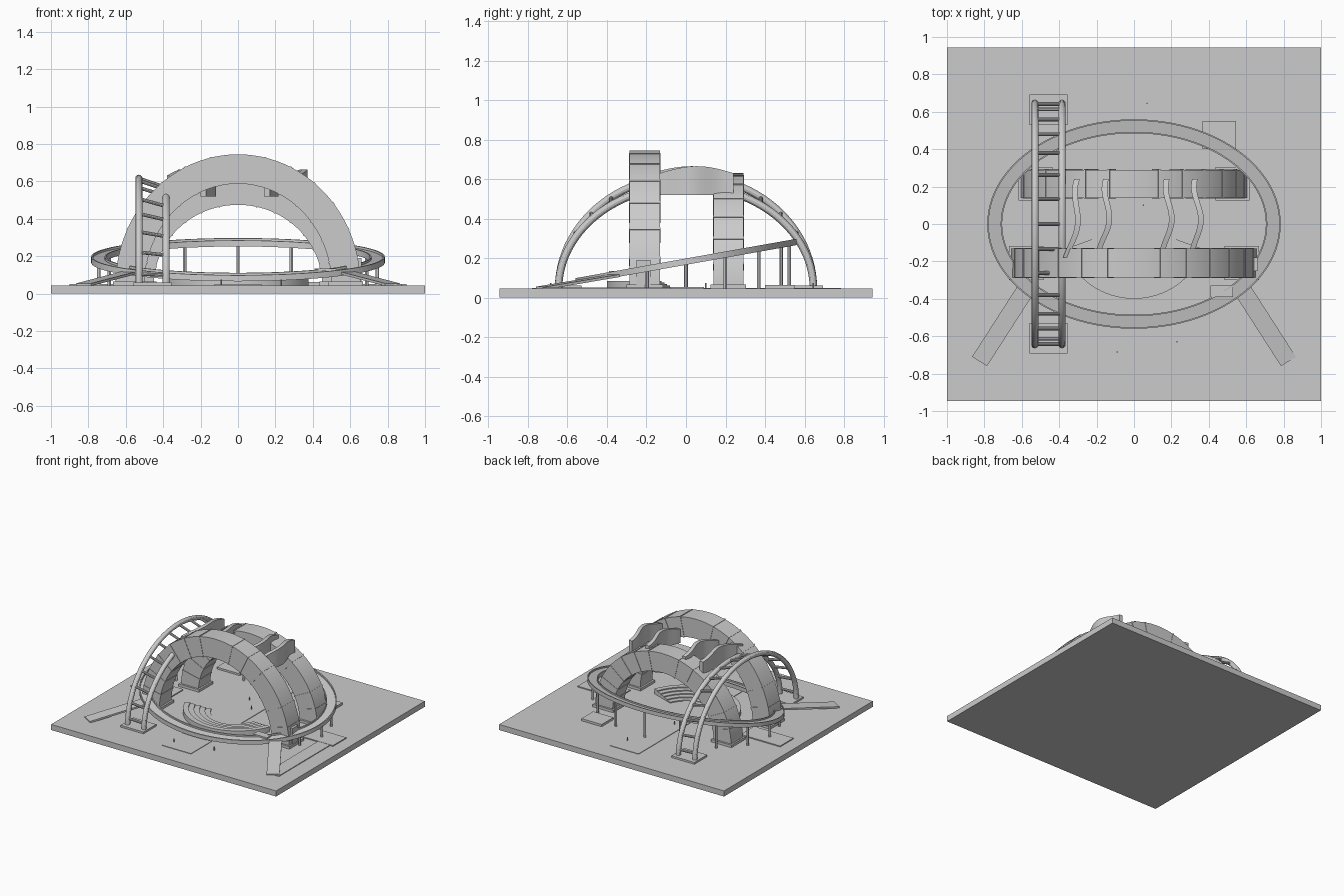
import bpy, bmesh, math
from mathutils import Vector

if "Cube" in bpy.data.objects:
    bpy.data.objects.remove(bpy.data.objects["Cube"])

TOP = 0.045  # top of the base slab


def finish(name, bm, smooth=True):
    bmesh.ops.recalc_face_normals(bm, faces=bm.faces)
    me = bpy.data.meshes.new(name)
    bm.to_mesh(me)
    bm.free()
    ob = bpy.data.objects.new(name, me)
    bpy.context.collection.objects.link(ob)
    if smooth:
        bpy.ops.object.select_all(action='DESELECT')
        ob.select_set(True)
        bpy.context.view_layer.objects.active = ob
        bpy.ops.object.shade_smooth_by_angle(angle=math.radians(30))
    return ob


def box(name, x0, x1, y0, y1, z0, z1):
    bm = bmesh.new()
    bmesh.ops.create_cube(bm, size=1)
    for v in bm.verts:
        v.co = Vector(((x0 + x1) / 2 + v.co.x * (x1 - x0),
                       (y0 + y1) / 2 + v.co.y * (y1 - y0),
                       (z0 + z1) / 2 + v.co.z * (z1 - z0)))
    return finish(name, bm, False)


def sweep(name, sections, closed=False):
    """Skin a list of equal-length closed cross-sections."""
    bm = bmesh.new()
    rows = [[bm.verts.new(p) for p in s] for s in sections]
    n, k = len(rows), len(rows[0])
    for i in range(n if closed else n - 1):
        a, b = rows[i], rows[(i + 1) % n]
        for j in range(k):
            bm.faces.new((a[j], a[(j + 1) % k], b[(j + 1) % k], b[j]))
    if not closed:
        bm.faces.new(rows[0])
        bm.faces.new(rows[-1])
    return finish(name, bm)


def rod(name, a, b, r, sides=12):
    a, b = Vector(a), Vector(b)
    q = (b - a).to_track_quat('Z', 'Y')
    ring = [q @ Vector((r * math.cos(t), r * math.sin(t), 0))
            for t in (2 * math.pi * i / sides for i in range(sides))]
    return sweep(name, [[a + p for p in ring], [b + p for p in ring]])


def arch(name, y0, y1, outer, inner, a0=0, a1=180, n=48):
    secs = []
    for i in range(n + 1):
        t = math.radians(a0 + (a1 - a0) * i / n)
        c, s = math.cos(t), math.sin(t)
        o, p = (outer[0] * c, TOP + outer[1] * s), (inner[0] * c, TOP + inner[1] * s)
        secs.append([(o[0], y0, o[1]), (o[0], y1, o[1]), (p[0], y1, p[1]), (p[0], y0, p[1])])
    return sweep(name, secs)


# base slab and paving
box("base_slab", -1, 1, -0.945, 0.945, 0, TOP)
box("central_path", -0.128, 0.128, -0.78, 0.785, TOP - 0.01, TOP + 0.004)
for s, name in ((-1, "left"), (1, "right")):
    xs = sorted((s * 0.55, s * 0.9))
    box(name + "_paving", xs[0], xs[1], -0.08, 0.09, TOP - 0.01, TOP + 0.008)
box("side_path", 0.765, 0.875, -0.73, -0.08, TOP - 0.01, TOP + 0.006)
box("rear_plinth", 0.365, 0.545, 0.40, 0.55, TOP - 0.01, TOP + 0.018)

# two block arches with thin joint ribs and foot pads
for name, y0, y1, outer, inner in (
        ("front_arch", -0.285, -0.132, (0.655, 0.70), (0.50, 0.543)),
        ("back_arch", 0.14, 0.29, (0.605, 0.585), (0.45, 0.43))):
    arch(name, y0, y1, outer, inner)
    d = 0.003
    for k in range(1, 14):
        if k == 7:
            continue
        a = 180 * k / 14
        arch(f"{name}_joint_{k}", y0 - d, y1 + d, (outer[0] + d, outer[1] + d),
             (inner[0] - d, inner[1] - d), a - 0.5, a + 0.5, 1)
    for s in (-1, 1):
        xs = sorted((s * (inner[0] - 0.015), s * (outer[0] + 0.012)))
        box(name + "_pad", xs[0], xs[1], y0 - 0.015, y1 + 0.015, TOP - 0.01, TOP + 0.02)
box("arch_door", 0.60, 0.66, -0.25, -0.18, TOP, 0.19)


# tilted oval walkway with two rims
def deck_z(y):
    return 0.178 + 0.178 * y


def oval(name, r_out, r_in, z0, z1, n=96):
    secs = []
    for i in range(n):
        t = 2 * math.pi * i / n
        sec = []
        for r, z in ((r_out, z0), (r_out, z1), (r_in, z1), (r_in, z0)):
            x, y = r[0] * math.cos(t), r[1] * math.sin(t)
            sec.append((x, y, deck_z(y) + z))
        secs.append(sec)
    return sweep(name, secs, True)


oval("walkway_deck", (0.785, 0.56), (0.705, 0.485), -0.012, 0.008)
oval("walkway_outer_rim", (0.785, 0.56), (0.777, 0.552), 0.0, 0.02)
oval("walkway_inner_rim", (0.713, 0.493), (0.705, 0.485), 0.0, 0.02)

# walkway columns
for k in range(-1, 10):
    t = math.radians(22.5 * k)
    x, y = 0.745 * math.cos(t), 0.522 * math.sin(t)
    rod(f"walkway_column_{k + 1}", (x, y, TOP), (x, y, deck_z(y) - 0.005), 0.009)

# ramps from the ground to the walkway
for s, name in ((-1, "left_ramp"), (1, "right_ramp")):
    low = [(0.866, -0.71), (0.786, -0.76)]
    high = [(0.625, -0.335), (0.545, -0.385)]
    sweep(name, [[(s * p[0], p[1], z + h) for p, h in ((e[0], 0), (e[1], 0), (e[1], -0.014), (e[0], -0.014))]
                 for e, z in ((low, 0.055), (high, 0.118))])
box("landing", 0.41, 0.53, -0.39, -0.33, 0.122, 0.134)

# stepped half-round seating
for k in range(5):
    r0, r1 = 0.20 + 0.04 * k, 0.24 + 0.04 * k
    z = TOP + 0.008 * (k + 1)
    secs = []
    for i in range(33):
        t = math.radians(200 + 140 * i / 32)
        c, s = math.cos(t), math.sin(t)
        secs.append([(r0 * c, r0 * s, TOP - 0.005), (r1 * c, r1 * s, TOP - 0.005),
                     (r1 * c, r1 * s, z), (r0 * c, r0 * s, z)])
    sweep(f"seating_step_{k + 1}", secs)

# ladder arch: two rails of different height, rungs and pads
RAILS = ((-0.53, 0.572), (-0.385, 0.522))


def rail_point(x, h, t, r=0.0, u=0.0):
    c, s = math.cos(t), math.sin(t)
    return Vector((x + r * math.cos(u), (0.645 + r * math.sin(u)) * c,
                   TOP + (h + r * math.sin(u)) * s))


for i, (x, h) in enumerate(RAILS):
    sweep(f"ladder_rail_{i + 1}",
          [[rail_point(x, h, math.pi * k / 48, 0.019, 2 * math.pi * j / 12) for j in range(12)]
           for k in range(49)])
for k in range(15):
    t = math.radians(6 + 12 * k)
    rod(f"ladder_rung_{k + 1}", rail_point(*RAILS[0], t), rail_point(*RAILS[1], t), 0.01, 10)
for s in (-1, 1):
    ys = sorted((s * 0.53, s * 0.693))
    box("ladder_pad", -0.56, -0.355, ys[0], ys[1], TOP - 0.01, TOP + 0.015)

# wavy fins bridging the arches
for i, (xa, ya, xb) in enumerate(((-0.305, -0.18, -0.365), (-0.15, -0.132, -0.185),
                                  (0.175, -0.132, 0.155), (0.325, -0.132, 0.315))):
    secs = []
    for k in range(25):
        f = k / 24
        y = 0.24 + (ya - 0.24) * f
        x = xa + (xb - xa) * f + 0.035 * math.sin(math.pi * f) ** 2 - 0.012 * math.sin(2 * math.pi * f)
        zt = 0.63 + 0.035 * math.sin(math.pi * f)
        w = 0.015
        secs.append([(x - w, y, 0.52), (x + w, y, 0.52), (x + w, y, zt), (x - w, y, zt)])
    sweep(f"bridge_fin_{i + 1}", secs)

# small bollards
for i, (x, y) in enumerate(((0.07, 0.645), (-0.09, -0.685), (0.23, -0.63), (0.05, 0.1), (-0.05, 0.22))):
    rod(f"bollard_{i + 1}", (x, y, TOP), (x, y, TOP + 0.03), 0.004, 8)
